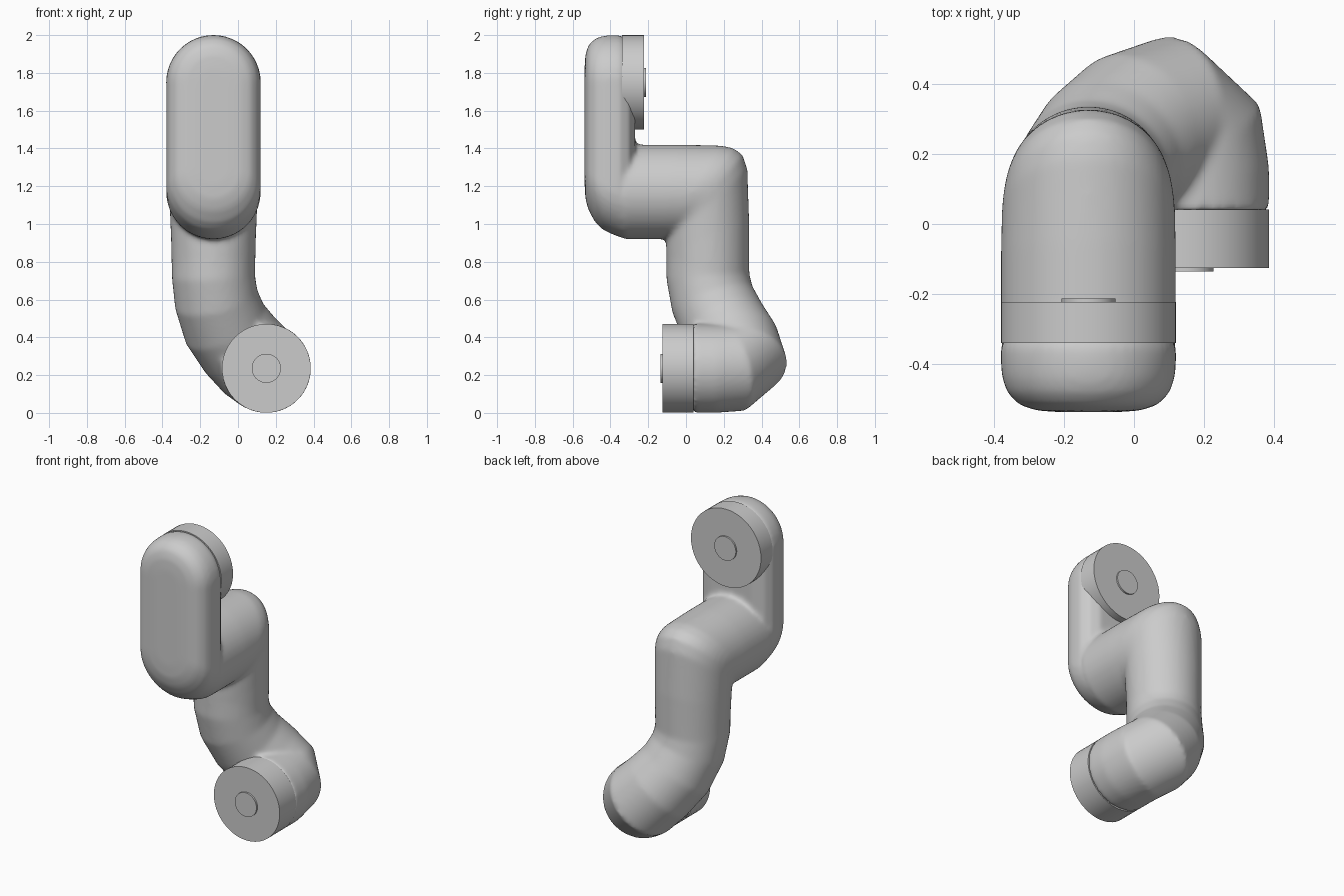
import bpy, bmesh, math
from mathutils import Vector, Matrix

if "Cube" in bpy.data.objects:
    bpy.data.objects.remove(bpy.data.objects["Cube"])

N = 48


def loft(bm, rings):
    """Skin a list of closed point rings and cap both ends."""
    loops = [[bm.verts.new(p) for p in r] for r in rings]
    for a, b in zip(loops, loops[1:]):
        for i in range(len(a)):
            j = (i + 1) % len(a)
            bm.faces.new((a[i], a[j], b[j], b[i]))
    bm.faces.new(loops[0])
    bm.faces.new(loops[-1])


def ellipse(c, u, v):
    return [c + u * math.cos(2 * math.pi * i / N) + v * math.sin(2 * math.pi * i / N)
            for i in range(N)]


def finish(bm, name):
    bmesh.ops.recalc_face_normals(bm, faces=bm.faces)
    me = bpy.data.meshes.new(name)
    bm.to_mesh(me)
    bm.free()
    ob = bpy.data.objects.new(name, me)
    bpy.context.collection.objects.link(ob)
    return ob


def disc(name, x, z, r, y0, y1):
    """Cylinder along y with a crisp rim."""
    bm = bmesh.new()
    loft(bm, [ellipse(Vector((x, y, z)), Vector((r, 0, 0)), Vector((0, 0, r)))
              for y in (y0, y1)])
    ob = finish(bm, name)
    bpy.ops.object.select_all(action='DESELECT')
    ob.select_set(True)
    bpy.context.view_layer.objects.active = ob
    bpy.ops.object.shade_smooth_by_angle(angle=math.radians(35))
    return ob


body = bmesh.new()
X, R = -0.13, 0.25

# upper link: rounded capsule plate, layers are (y, inset, lift of lower end)
rings = []
for y, inset, lift in [(-.537, .17, .12), (-.532, .10, .11), (-.515, .05, .10),
                       (-.48, .018, .07), (-.44, .004, .045), (-.40, 0, .03),
                       (-.35, 0, .01), (-.30, .03, 0), (-.27, .09, 0)]:
    r, ring = R - inset, []
    for i in range(N):
        a = 2 * math.pi * (i + .5) / N
        zc = 1.75 if math.sin(a) > 0 else 1.17 + lift
        ring.append(Vector((X + r * math.cos(a), y, zc + r * math.sin(a))))
    rings.append(ring)
loft(body, rings)

# middle elbow: rings as outer (y, z), inner (y, z), half width
rings = []
for oy, oz, iy, iz, w in [(-.33, 1.42, -.33, .92, .25), (-.05, 1.42, -.13, .92, .25),
                          (.19, 1.415, -.10, .92, .247), (.255, 1.40, -.10, .92, .243),
                          (.30, 1.365, -.10, .915, .238), (.325, 1.29, -.105, .91, .232),
                          (.335, 1.0, -.105, .85, .225), (.335, .75, -.10, .75, .22)]:
    o, q = Vector((X, oy, oz)), Vector((X, iy, iz))
    rings.append(ellipse((o + q) / 2, Vector((w, 0, 0)), (o - q) / 2))
loft(body, rings)

# lower elbow: round tube swept along a bent path
path = [((-.13, .115, .95), .22), ((-.13, .116, .72), .22), ((-.115, .14, .60), .223),
        ((-.07, .20, .47), .23), ((.01, .265, .36), .235), ((.09, .30, .275), .237),
        ((.14, .25, .24), .236), ((.15, .15, .236), .236), ((.15, .038, .236), .236)]
pts = [Vector(p) for p, _ in path]
u, v, prev, rings = Vector((1, 0, 0)), Vector((0, 1, 0)), Vector((0, 0, -1)), []
for i, (_, r) in enumerate(path):
    t = (pts[min(i + 1, len(pts) - 1)] - pts[max(i - 1, 0)]).normalized()
    q = prev.rotation_difference(t)
    u, v, prev = q @ u, q @ v, t
    rings.append(ellipse(pts[i], u * r, v * r))
loft(body, rings)

# fuse the body into one smooth skin
arm = finish(body, "bent_arm_body")
rm = arm.modifiers.new("fuse", 'REMESH')
rm.mode = 'VOXEL'
rm.voxel_size = 0.013
rm.use_smooth_shade = True
sm = arm.modifiers.new("soften", 'SMOOTH')
sm.factor = 0.5
sm.iterations = 10

# flat joint ends and their small centre bosses
disc("upper_joint_end", X, 1.75, R, -.34, -.222)
disc("upper_boss", X, 1.75, .077, -.23, -.212)
disc("lower_joint_cap", .15, .236, .235, -.125, .041)
disc("lower_boss", .15, .236, .077, -.136, -.12)
